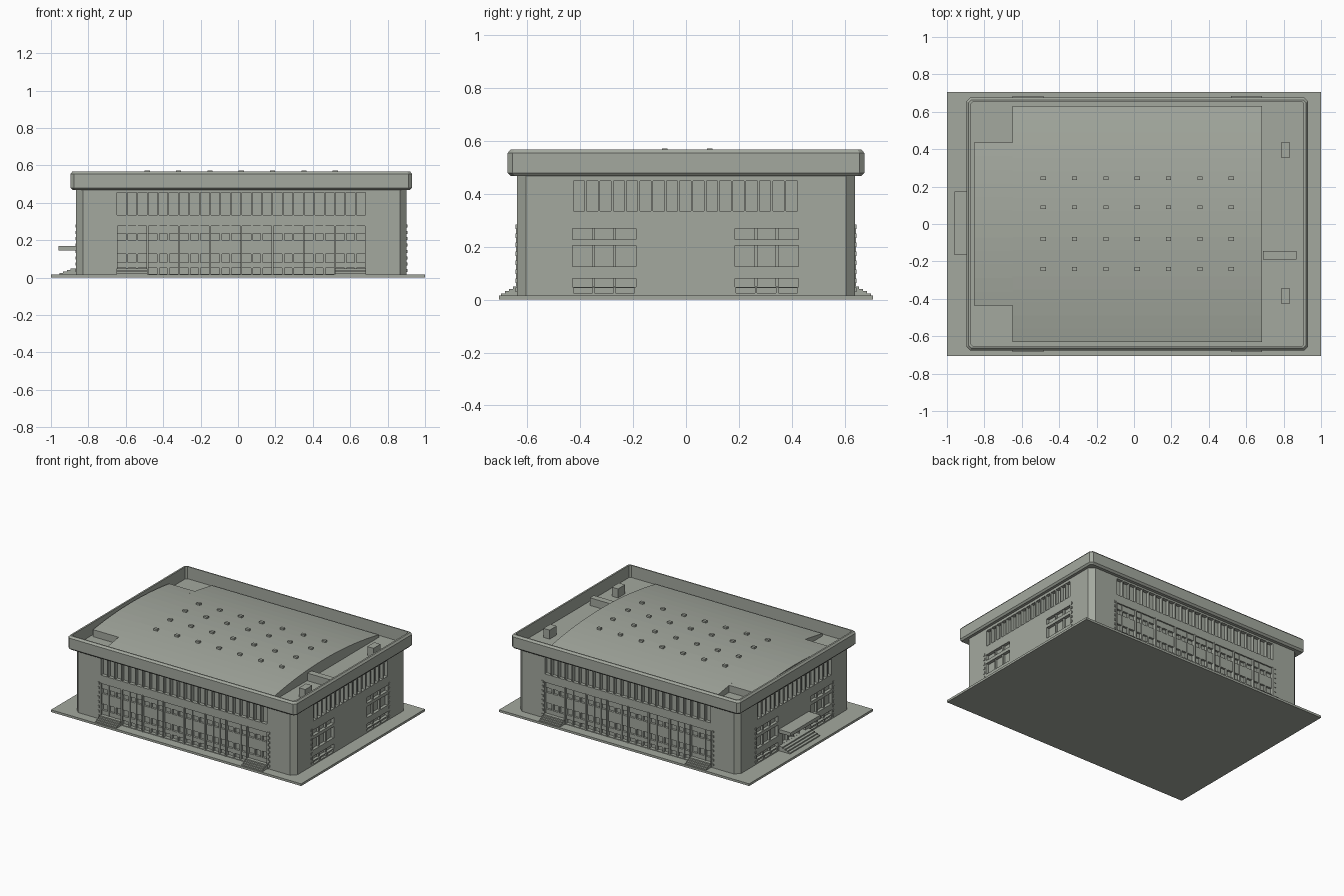
import bpy, bmesh, math
from mathutils import Vector

if "Cube" in bpy.data.objects:
    bpy.data.objects.remove(bpy.data.objects["Cube"])

stone = bpy.data.materials.new("warm grey stone")
stone.diffuse_color = (0.37, 0.395, 0.345, 1)
stone.use_nodes = True
stone.node_tree.nodes["Principled BSDF"].inputs["Base Color"].default_value = stone.diffuse_color
CX = 0.0175            # building centre in x
HX, HY = 0.8825, 0.64  # wall half sizes


def finish(name, bm):
    bmesh.ops.recalc_face_normals(bm, faces=bm.faces)
    me = bpy.data.meshes.new(name)
    bm.to_mesh(me)
    bm.free()
    ob = bpy.data.objects.new(name, me)
    bpy.context.collection.objects.link(ob)
    me.materials.append(stone)
    return ob


def add_box(bm, x0, x1, y0, y1, z0, z1):
    vs = bmesh.ops.create_cube(bm, size=1)["verts"]
    for v in vs:
        v.co = Vector(((x0 + x1) / 2 + v.co.x * (x1 - x0),
                       (y0 + y1) / 2 + v.co.y * (y1 - y0),
                       (z0 + z1) / 2 + v.co.z * (z1 - z0)))


def boxes(name, items):
    bm = bmesh.new()
    for b in items:
        add_box(bm, *b)
    return finish(name, bm)


def loft(name, rings):
    """Stack of chamfered rectangles: (half x, half y, corner chamfer, z)."""
    bm = bmesh.new()
    prev = first = None
    for hx, hy, c, z in rings:
        pts = [(hx, hy - c), (hx - c, hy), (c - hx, hy), (-hx, hy - c),
               (-hx, c - hy), (c - hx, -hy), (hx - c, -hy), (hx, c - hy)]
        ring = [bm.verts.new((CX + x, y, z)) for x, y in pts]
        if prev:
            for i in range(8):
                j = (i + 1) % 8
                bm.faces.new((prev[i], prev[j], ring[j], ring[i]))
        first = first or ring
        prev = ring
    bm.faces.new(first[::-1])
    bm.faces.new(prev)
    return finish(name, bm)


def on_side(side, a0, a1, d0, d1, z0, z1):
    """Box on a wall: a runs along the wall, d is the distance outwards."""
    if side == "front":
        return (a0, a1, -HY - d1, -HY - d0, z0, z1)
    if side == "back":
        return (a0, a1, HY + d0, HY + d1, z0, z1)
    if side == "right":
        return (CX + HX + d0, CX + HX + d1, a0, a1, z0, z1)
    return (CX - HX - d1, CX - HX - d0, a0, a1, z0, z1)


# ground slab, walls and hollow cornice
boxes("ground_slab", [(-1, 1, -0.707, 0.707, 0, 0.016)])
walls = loft("walls", [(HX, HY, 0.035, 0.01), (HX, HY, 0.035, 0.475)])
loft("cornice_parapet", [
    (0.902, 0.662, 0.015, 0.468), (0.9125, 0.675, 0.018, 0.48),
    (0.9125, 0.675, 0.018, 0.555), (0.902, 0.663, 0.015, 0.568),
    (0.890, 0.655, 0.012, 0.568), (0.890, 0.655, 0.012, 0.48)])

# window and bay openings
cuts, details = [], []
X0, X1, BAY = -0.65, 0.685, 1.335 / 8
for side in ("front", "back"):
    p = (X1 - X0) / 24
    for i in range(24):
        a = X0 + i * p
        cuts.append(on_side(side, a + 0.004, a + p - 0.004, -0.025, 0.02, 0.335, 0.455))
    for i in range(8):
        a, b = X0 + i * BAY + 0.004, X0 + (i + 1) * BAY - 0.004
        cuts.append(on_side(side, a, b, -0.025, 0.02, 0.02, 0.275))
        # spandrels, mullions and piers inside each bay
        for z0, z1 in ((0.05, 0.08), (0.125, 0.20), (0.235, 0.277)):
            details.append(on_side(side, a, b, -0.027, -0.01, z0, z1))
        for k in (1, 2):
            m = a + (b - a) * k / 3
            details.append(on_side(side, m - 0.006, m + 0.006, -0.027, -0.008, 0.015, 0.277))
    for i in range(9):
        a = X0 + i * BAY
        details.append(on_side(side, a - 0.005, a + 0.005, -0.02, 0.004, 0.015, 0.28))
    for a in (X0 - 0.014, X1 + 0.014):      # toothed edge blocks
        for k in range(8):
            details.append(on_side(side, a - 0.006, a + 0.006, -0.01, 0.005,
                                   0.03 + k * 0.034, 0.046 + k * 0.034))

for side in ("right", "left"):
    p = 0.855 / 17
    for i in range(17):
        a = -0.43 + i * p
        cuts.append(on_side(side, a + 0.004, a + p - 0.004, -0.025, 0.02, 0.335, 0.45))
    for a, b in ((-0.43, -0.19), (0.185, 0.425)):
        for z0, z1 in ((0.125, 0.205), (0.228, 0.27)):
            cuts.append(on_side(side, a, b, -0.022, 0.02, z0, z1))
        cuts.append(on_side(side, a, b, -0.022, 0.02, 0.048, 0.08))
        for k in range(3):
            w = (b - a) / 3
            cuts.append(on_side(side, a + k * w + 0.004, a + (k + 1) * w - 0.004,
                                -0.015, 0.02, 0.025, 0.044))
            if k:
                details.append(on_side(side, a + k * w - 0.006, a + k * w + 0.006,
                                       -0.024, -0.008, 0.05, 0.272))
    for a in (-0.445, 0.44):
        for k in range(8):
            details.append(on_side(side, a - 0.006, a + 0.006, -0.01, 0.005,
                                   0.03 + k * 0.034, 0.046 + k * 0.034))
cuts.append(on_side("left", -0.13, 0.13, -0.025, 0.02, 0.05, 0.14))   # entrance
for a in (-0.065, 0, 0.065):
    details.append(on_side("left", a - 0.005, a + 0.005, -0.027, -0.005, 0.048, 0.142))

cutter = boxes("opening_cutter", cuts)
mod = walls.modifiers.new("openings", "BOOLEAN")
mod.object, mod.operation, mod.solver = cutter, "DIFFERENCE", "EXACT"
bpy.context.view_layer.objects.active = walls
walls.select_set(True)
bpy.ops.object.modifier_apply(modifier=mod.name)
bpy.data.objects.remove(cutter)
boxes("facade_details", details)

# entrance steps and canopy
steps = []
for k in range(4):
    z = 0.024 + k * 0.0085
    out = 0.06 - k * 0.015
    for side in ("front", "back"):
        for a in (X0, X1 - BAY):
            steps.append(on_side(side, a, a + BAY, -0.02, out, 0.01, z))
    steps.append(on_side("left", -0.165, 0.175, -0.02, 0.09 - k * 0.02, 0.01, z))
boxes("entrance_steps", steps)
boxes("entrance_canopy", [(-0.96, -0.86, -0.165, 0.175, 0.145, 0.17)])


# arched roof, narrower at the left end
def roof_z(y):
    return 0.498 + 0.062 * (1 - (y / 0.63) ** 2)


def arched_roof(name, x0, x1, hy, n):
    bm = bmesh.new()
    ys = [-hy + 2 * hy * i / n for i in range(n + 1)]
    pts = [(-hy, 0.475)] + [(y, roof_z(y)) for y in ys] + [(hy, 0.475)]
    face = bm.faces.new([bm.verts.new((x0, y, z)) for y, z in pts])
    res = bmesh.ops.extrude_face_region(bm, geom=[face])
    for v in res["geom"]:
        if isinstance(v, bmesh.types.BMVert):
            v.co.x = x1
    return finish(name, bm)


arched_roof("main_roof", -0.65, 0.685, 0.63, 18)
arched_roof("roof_end", -0.855, -0.65, 0.435, 12)

# skylights and rooftop units
boxes("skylights", [(x - 0.014, x + 0.014, y - 0.01, y + 0.01, roof_z(y) - 0.01, roof_z(y) + 0.013)
                    for x in [-0.485 + 0.1675 * i for i in range(7)]
                    for y in (-0.24, -0.08, 0.09, 0.245)])
boxes("rooftop_units", [(0.785, 0.835, 0.355, 0.435, 0.475, 0.545),
                        (0.785, 0.835, -0.425, -0.345, 0.475, 0.545),
                        (0.69, 0.87, -0.19, -0.145, 0.475, 0.535)])
